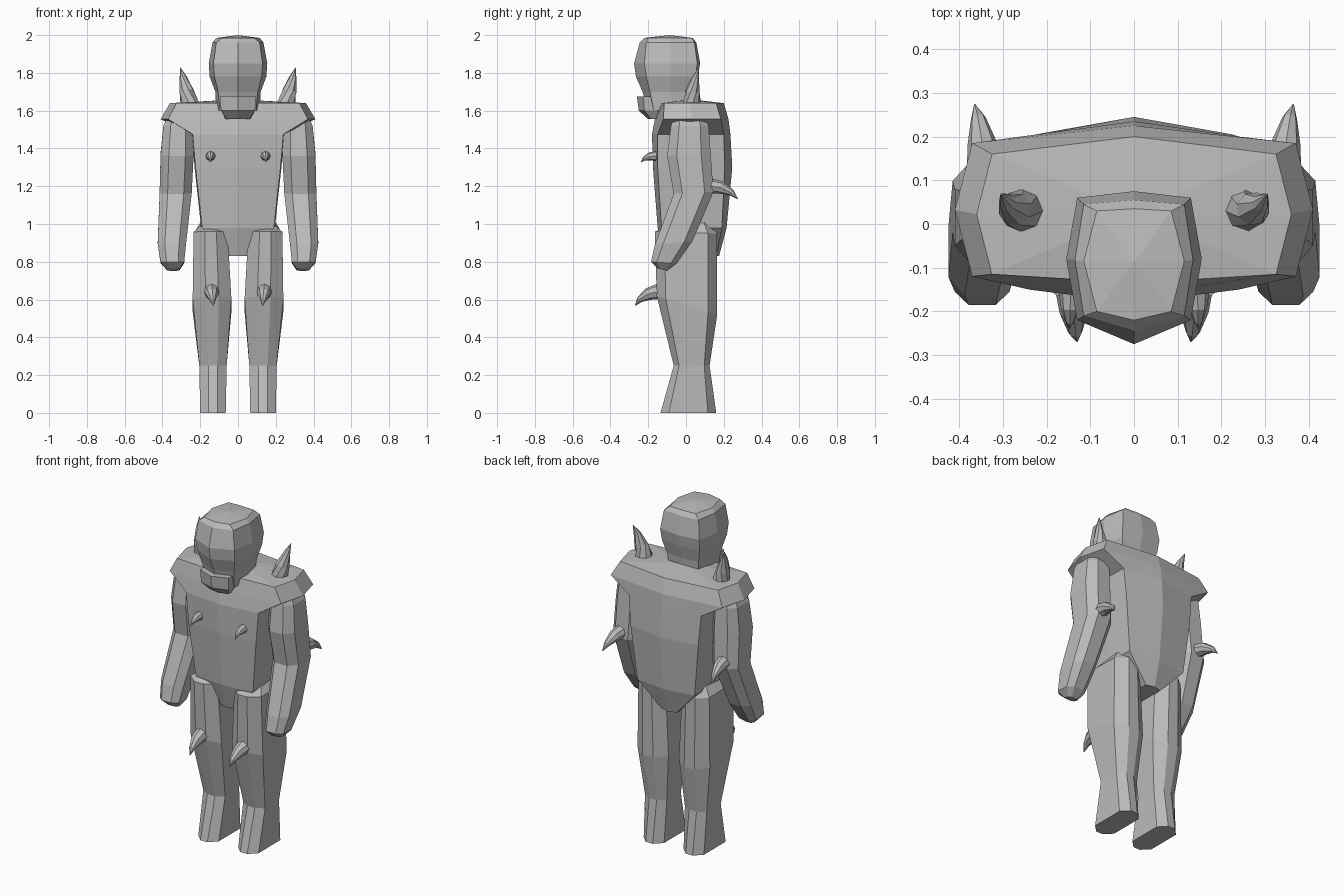
import bpy, bmesh, math
from mathutils import Vector

cube = bpy.data.objects.get("Cube")
if cube:
    bpy.data.objects.remove(cube)

grey = bpy.data.materials.new("plain grey")
grey.use_nodes = True
grey.diffuse_color = (0.5, 0.5, 0.5, 1)
grey.node_tree.nodes["Principled BSDF"].inputs["Base Color"].default_value = (0.5, 0.5, 0.5, 1)


def loft(name, rings, rise=0.0):
    """Skin a stack of rings; each end closes on a centre point, the last one raised."""
    bm = bmesh.new()
    loops = [[bm.verts.new(p) for p in ring] for ring in rings]
    n = len(loops[0])
    for a, b in zip(loops, loops[1:]):
        for i in range(n):
            j = (i + 1) % n
            bm.faces.new((a[i], a[j], b[j], b[i]))
    for loop, up in ((loops[0], 0), (loops[-1], rise)):
        middle = sum((v.co for v in loop), Vector()) / n
        tip = bm.verts.new(middle + Vector((0, 0, up)))
        for i in range(n):
            bm.faces.new((loop[i], loop[(i + 1) % n], tip))
    bmesh.ops.recalc_face_normals(bm, faces=bm.faces)
    mesh = bpy.data.meshes.new(name)
    bm.to_mesh(mesh)
    bm.free()
    mesh.materials.append(grey)
    obj = bpy.data.objects.new(name, mesh)
    bpy.context.collection.objects.link(obj)
    return obj


def body_ring(z, corner, side, front, front_corner, back_corner, back):
    """Symmetric eight-point section with ridges at front and back."""
    mid = (front_corner + back_corner) / 2
    half = [(corner, front_corner), (side, mid), (corner, back_corner)]
    pts = [(0, front)] + half + [(0, back)] + [(-x, y) for x, y in reversed(half)]
    return [(x, y, z) for x, y in pts]


def limb_ring(sign, cx, cy, x0, x1, y0, z0, y1, z1):
    """Chamfered rectangle, tilted between its front and back heights."""
    uv = [(cx, 0), (1 - cx, 0), (1, cy), (1, 1 - cy), (1 - cx, 1), (cx, 1), (0, 1 - cy), (0, cy)]
    return [(sign * (x0 + (x1 - x0) * u), y0 + (y1 - y0) * v, z0 + (z1 - z0) * v) for u, v in uv]


def spike(name, base, bend, tip, radius):
    """Eight-sided horn that follows a bent path to a point."""
    a, b, c = Vector(base), Vector(bend), Vector(tip)
    rings = []
    for t, size in ((0, 1), (0.35, 0.78), (0.7, 0.4), (0.98, 0.04)):
        centre = a * (1 - t) ** 2 + b * 2 * t * (1 - t) + c * t * t
        turn = ((b - a) * (1 - t) + (c - b) * t).to_track_quat('Z', 'Y')
        rings.append([centre + turn @ Vector((math.cos(k * math.pi / 4), math.sin(k * math.pi / 4), 0))
                      * radius * size for k in range(8)])
    return loft(name, rings)


# Torso with the overhanging shoulder plate
loft("torso", [body_ring(*r) for r in (
    (0.83, 0.05, 0.055, -0.11, -0.10, 0.16, 0.175),
    (0.98, 0.19, 0.195, -0.15, -0.13, 0.19, 0.215),
    (1.30, 0.225, 0.23, -0.175, -0.15, 0.205, 0.245),
    (1.475, 0.24, 0.245, -0.18, -0.15, 0.20, 0.235),
    (1.555, 0.37, 0.41, -0.165, -0.12, 0.185, 0.225),
    (1.64, 0.325, 0.36, -0.135, -0.115, 0.16, 0.20))], 0.02)

# Head and jaw
loft("head", [body_ring(*r) for r in (
    (1.60, 0.095, 0.115, -0.20, -0.17, 0.02, 0.03),
    (1.70, 0.105, 0.12, -0.23, -0.19, 0.03, 0.04),
    (1.78, 0.125, 0.15, -0.265, -0.21, 0.05, 0.06),
    (1.85, 0.13, 0.155, -0.275, -0.22, 0.06, 0.075),
    (1.96, 0.115, 0.135, -0.245, -0.21, 0.045, 0.055),
    (1.985, 0.085, 0.115, -0.22, -0.20, 0.03, 0.035))], 0.015)
loft("jaw", [body_ring(*r) for r in (
    (1.555, 0.06, 0.065, -0.20, -0.185, -0.12, -0.11),
    (1.60, 0.09, 0.09, -0.25, -0.22, -0.11, -0.10),
    (1.675, 0.095, 0.095, -0.26, -0.225, -0.11, -0.10))])

arm = ((0.26, 0.36, -0.06, 1.60, 0.09, 1.60),
       (0.24, 0.395, -0.08, 1.52, 0.12, 1.52),
       (0.235, 0.41, -0.10, 1.36, 0.13, 1.38),
       (0.245, 0.415, -0.065, 1.16, 0.145, 1.17),
       (0.275, 0.425, -0.165, 0.89, 0.035, 0.91),
       (0.285, 0.41, -0.185, 0.80, -0.05, 0.79),
       (0.31, 0.375, -0.15, 0.765, -0.10, 0.752))
leg = ((0.09, 0.20, -0.10, 0.985, 0.13, 1.01),
       (0.055, 0.235, -0.165, 0.96, 0.165, 0.95),
       (0.035, 0.24, -0.155, 0.62, 0.165, 0.52),
       (0.06, 0.205, -0.065, 0.25, 0.125, 0.25),
       (0.065, 0.20, -0.135, 0, 0.16, 0))

# Limbs and horns on both sides
for side, s in (("left", 1), ("right", -1)):
    loft(side + "_arm", [limb_ring(s, 0.25, 0.22, *r) for r in arm])
    loft(side + "_leg", [limb_ring(s, 0.33, 0.15, *r) for r in leg])
    spike(side + "_shoulder_spike", (s * 0.255, 0.03, 1.63), (s * 0.28, 0.03, 1.74), (s * 0.305, 0.07, 1.83), 0.05)
    spike(side + "_elbow_spike", (s * 0.34, 0.11, 1.205), (s * 0.35, 0.23, 1.20), (s * 0.365, 0.275, 1.13), 0.043)
    spike(side + "_knee_spike", (s * 0.14, -0.14, 0.645), (s * 0.138, -0.24, 0.63), (s * 0.13, -0.27, 0.565), 0.042)
    spike(side + "_chest_spike", (s * 0.145, -0.155, 1.36), (s * 0.147, -0.215, 1.365), (s * 0.147, -0.24, 1.325), 0.027)
